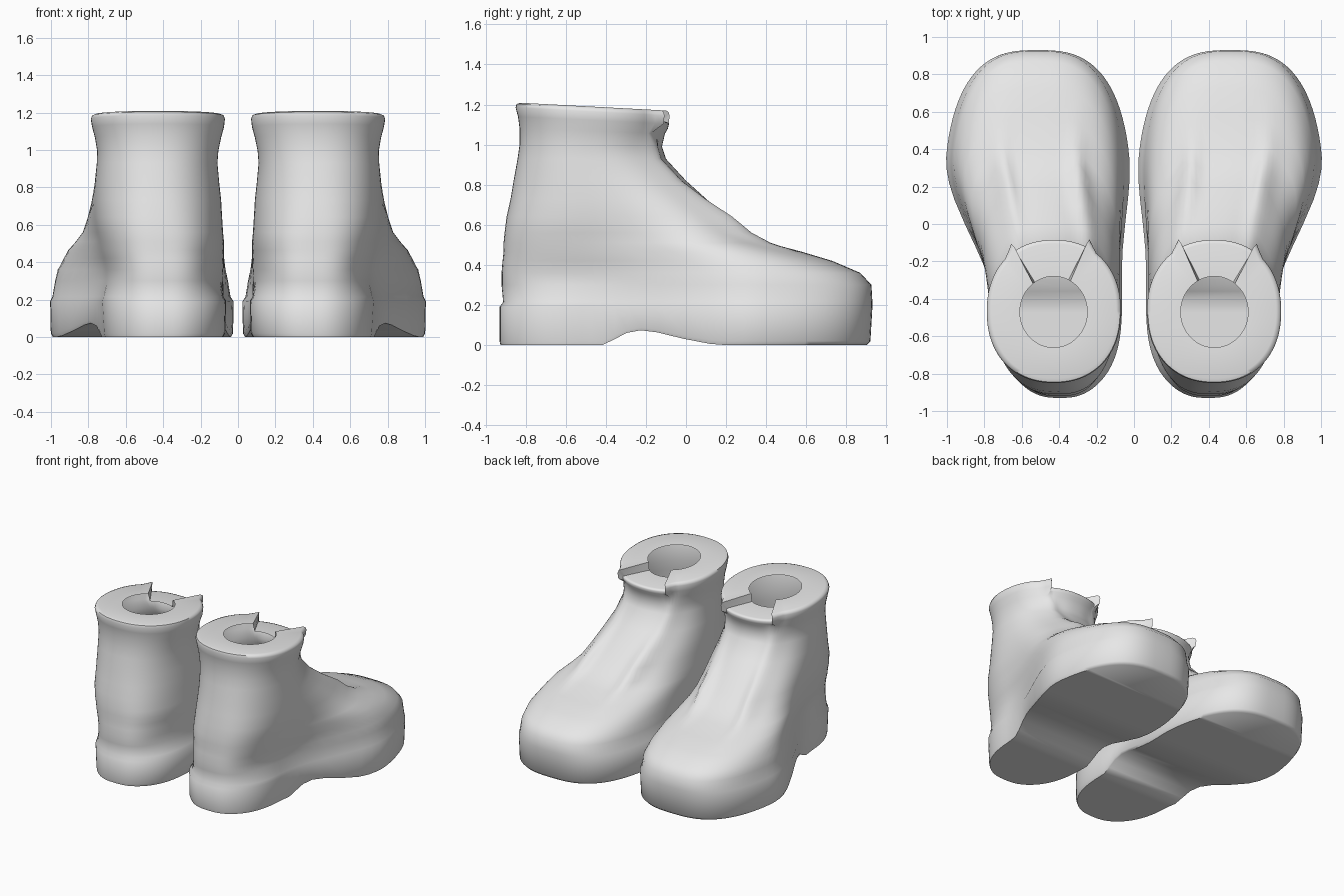
import bpy, bmesh, math

if "Cube" in bpy.data.objects:
    bpy.data.objects.remove(bpy.data.objects["Cube"])

N = 96                       # points around each ring
NOTCH_OUT, NOTCH_IN = 9, 7   # collar notch extent in ring points, each side of centre

# z, back y, toe y, heel inner x, heel outer x, ball inner x, ball outer x
LEVELS = [
    (0.00, -.925, .90, .08, .715, .025, 1.005),
    (0.02, -.93, .92, .07, .72, .015, 1.015),
    (0.19, -.93, .93, .065, .73, .012, 1.018),
    (0.215, -.912, .93, .08, .725, .03, 1.005),
    (0.30, -.92, .925, .075, .73, .045, .99),
    (0.36, -.92, .87, .075, .73, .06, .98),
    (0.42, -.915, .73, .075, .74, .07, .96),
    (0.465, -.91, .58, .075, .75, .08, .955),
    (0.51, -.91, .41, .075, .75, .085, .945),
    (0.56, -.905, .30, .08, .76, .09, .92),
    (0.64, -.895, .20, .085, .77, .10, .895),
    (0.73, -.875, .10, .09, .77, .11, .86),
    (0.82, -.86, .00, .10, .765, .115, .80),
    (0.93, -.84, -.10, .11, .755, .11, .755),
    (1.00, -.83, -.12, .105, .753, .105, .753),
    (1.08, -.83, -.105, .09, .765, .09, .765),
    (1.14, -.838, -.09, .075, .78, .075, .78),
    (1.185, -.85, -.085, .07, .787, .07, .787),
    (1.203, -.845, -.09, .075, .78, .075, .78),
    (1.21, -.825, -.105, .095, .76, .095, .76),
]
ARCH = [(-.41, 0), (-.30, .06), (-.22, .075), (-.12, .06), (.05, .015), (.17, 0)]


def power(v, e):
    return math.copysign(abs(v) ** e, v)


def smooth(a, b, v):
    t = min(1, max(0, (v - a) / (b - a)))
    return t * t * (3 - 2 * t)


def arch(y):
    for (y0, h0), (y1, h1) in zip(ARCH, ARCH[1:]):
        if y0 <= y <= y1:
            return h0 + (h1 - h0) * (y - y0) / (y1 - y0)
    return 0


def beyond_notch(i):
    """Ring points past the notch edge; zero or less lies inside the notch."""
    return i - NOTCH_OUT if i <= N // 2 else N - i - NOTCH_IN


def collar_z(z, y, i):
    """Tilt the collar down to the front and sink the notch."""
    if z > 1.08 and beyond_notch(i) <= 0:
        z = 1.08 + (z - 1.08) * 0.55
    return z - 0.04 * smooth(0.9, 1.2, z) * (y + 0.85) / 0.75


def outer_ring(level):
    z, yb, yf, hi, ho, bi, bo = level
    p = 2.8 - 0.6 * smooth(0.3, 0.9, z)
    ridge = 0.03 + 0.05 * math.exp(-((z - 0.62) / 0.1) ** 2)
    pts = []
    for i in range(N):
        a = 2 * math.pi * i / N
        y = (yb + yf) / 2 + (yf - yb) / 2 * power(math.cos(a), 2 / p)
        # heel blends into the ball sooner on the outer side
        xi = hi + (bi - hi) * smooth(-.25, .40, y)
        xo = ho + (bo - ho) * smooth(-.52, .39, y)
        dx = (xo - xi) / 2 * power(math.sin(a), 2 / p)
        # squarer heel block
        if math.cos(a) < 0 and z < 0.25:
            dx *= 1 + 0.12 * math.sin(2 * a) ** 2
        x, zz = (xi + xo) / 2 + dx, z
        # arch under the sole
        if z < 0.2:
            zz += arch(y) * (1 - z / 0.2)
        # lace ridges beside the tongue
        if 0.5 < z < 1.05 and math.cos(a) > 0:
            y += ridge * math.exp(-((abs(dx) - 0.2) / 0.05) ** 2)
        # pointed collar tips beside the notch
        if z > 1.1:
            y += {1: 0.05, 2: 0.02}.get(beyond_notch(i), 0)
        pts.append((x, y, collar_z(zz, y, i)))
    return pts


def hole_ring(z, rx, ry):
    pts = []
    for i in range(N):
        a = 2 * math.pi * i / N
        x, y = 0.43 + rx * math.sin(a), -0.47 + ry * math.cos(a)
        pts.append((x, y, collar_z(z, y, i)))
    return pts


def make_boot(name, side, mat):
    bm = bmesh.new()
    # thin shell from sole to collar, then in over the rim to the open leg hole
    rings = [outer_ring(l) for l in LEVELS] + [hole_ring(1.21, .18, .19)]
    rows = [[bm.verts.new((side * x, y, z)) for x, y, z in r] for r in rings]
    for r0, r1 in zip(rows, rows[1:]):
        for i in range(N):
            j = (i + 1) % N
            bm.faces.new((r0[i], r0[j], r1[j], r1[i])).smooth = True
    # flat-shaded sole underside in strips across the foot
    s, h = rows[0], N // 2
    bm.faces.new((s[0], s[1], s[N - 1]))
    bm.faces.new((s[h], s[h - 1], s[h + 1]))
    for i in range(1, h - 1):
        bm.faces.new((s[i], s[i + 1], s[N - i - 1], s[N - i]))
    bmesh.ops.recalc_face_normals(bm, faces=bm.faces)
    me = bpy.data.meshes.new(name)
    bm.to_mesh(me)
    bm.free()
    me.materials.append(mat)
    me.set_sharp_from_angle(angle=math.radians(55))
    bpy.context.collection.objects.link(bpy.data.objects.new(name, me))


grey = bpy.data.materials.new("light_grey")
grey.diffuse_color = (0.8, 0.8, 0.8, 1)
grey.use_nodes = True
grey.node_tree.nodes["Principled BSDF"].inputs["Base Color"].default_value = grey.diffuse_color
make_boot("right_boot", 1, grey)
make_boot("left_boot", -1, grey)
